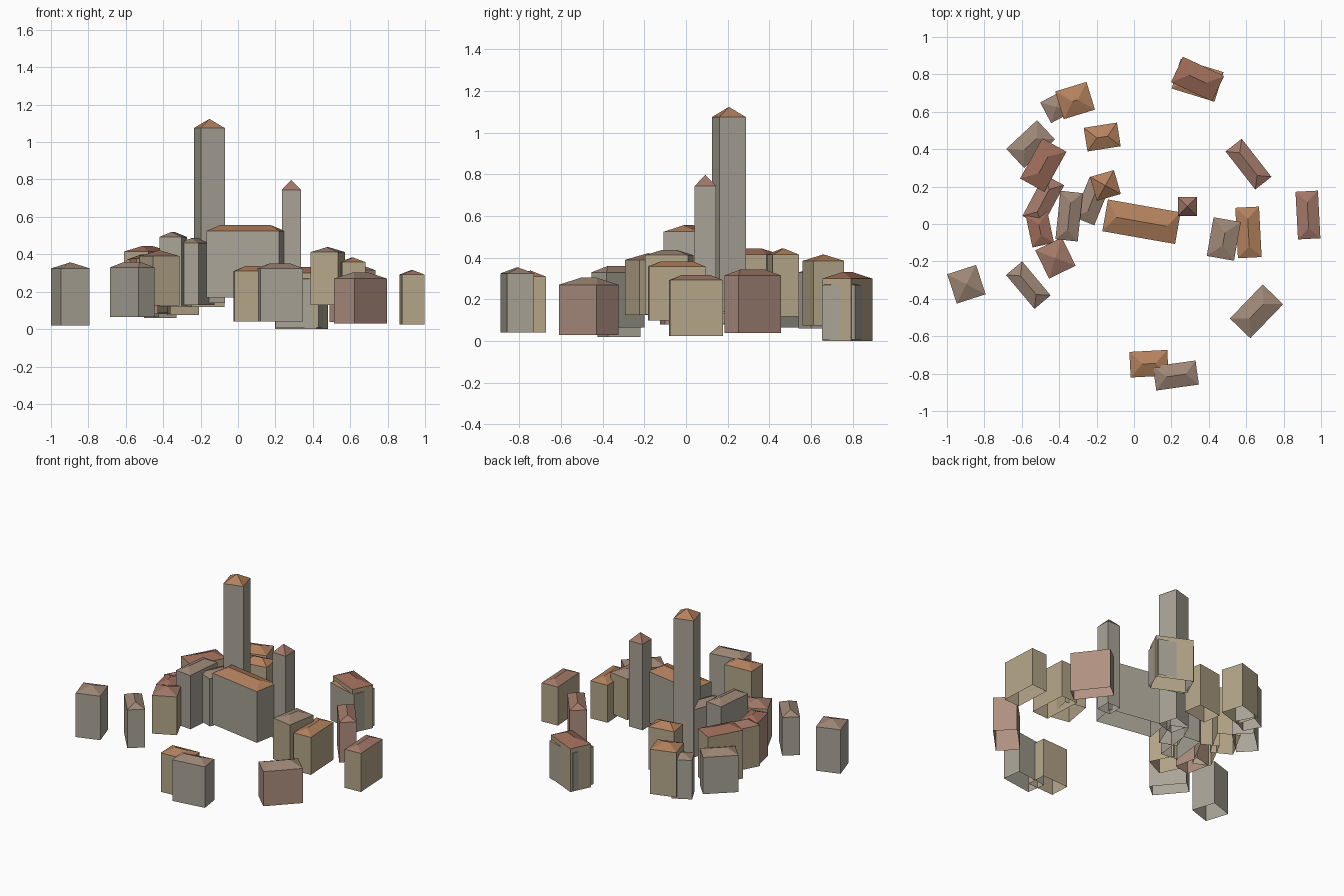
import bpy, bmesh, math
from mathutils import Matrix, Vector


def material(name, rgb):
    m = bpy.data.materials.new(name)
    m.diffuse_color = (*rgb, 1)
    return m


WALLS = {"grey": material("grey_stone", (0.40, 0.37, 0.31)),
         "sand": material("sand_plaster", (0.46, 0.38, 0.25)),
         "pink": material("pink_plaster", (0.43, 0.28, 0.22))}
ROOFS = {"orange": material("orange_tile", (0.45, 0.22, 0.11)),
         "red": material("red_tile", (0.34, 0.15, 0.10)),
         "brown": material("brown_tile", (0.34, 0.24, 0.18)),
         "dull": material("dull_tile", (0.36, 0.19, 0.14))}


def building(name, x, y, length, width, angle, base, eave, top, wall, roof, inset=None):
    """Open-bottomed walls under a hipped roof; ridge runs along the length."""
    bm = bmesh.new()
    l, w = length / 2, width / 2
    ring = [(-l, -w), (l, -w), (l, w), (-l, w)]
    lo = [bm.verts.new((a, b, base)) for a, b in ring]
    hi = [bm.verts.new((a, b, eave)) for a, b in ring]
    for i in range(4):
        j = (i + 1) % 4
        bm.faces.new((lo[i], lo[j], hi[j], hi[i]))
    r = l - (w * 0.95 if inset is None else inset)
    if r > 0.012:   # hipped roof with a ridge
        a = bm.verts.new((-r, 0, top))
        b = bm.verts.new((r, 0, top))
        tiles = [(hi[0], hi[1], b, a), (hi[1], hi[2], b),
                 (hi[2], hi[3], a, b), (hi[3], hi[0], a)]
    else:           # pyramid roof
        a = bm.verts.new((0, 0, top))
        tiles = [(hi[i], hi[(i + 1) % 4], a) for i in range(4)]
    for t in tiles:
        bm.faces.new(t).material_index = 1
    bm.transform(Matrix.Translation(Vector((x, y, 0))) @
                 Matrix.Rotation(math.radians(angle), 4, 'Z'))
    me = bpy.data.meshes.new(name)
    bm.to_mesh(me)
    bm.free()
    me.materials.append(WALLS[wall])
    me.materials.append(ROOFS[roof])
    bpy.context.collection.objects.link(bpy.data.objects.new(name, me))


# Great hall and the two towers on the hilltop
building("great_hall", 0.04, 0.012, 0.395, 0.172, -10, 0.17, 0.525, 0.556, "grey", "orange", 0.06)
building("tall_tower", -0.153, 0.206, 0.133, 0.133, 16, 0.14, 1.075, 1.124, "grey", "orange")
building("small_tower", 0.285, 0.093, 0.102, 0.102, 0, 0.15, 0.745, 0.798, "grey", "dull")

# Houses: x, y, length, width, angle, base, eave, top, wall, roof
EAST = [
    (0.34, 0.775, 0.243, 0.15, -25, 0.0, 0.30, 0.332, "sand", "red"),
    (0.34, 0.768, 0.24, 0.165, -17, 0.008, 0.268, 0.298, "grey", "orange"),
    (0.612, 0.32, 0.258, 0.11, -52, 0.038, 0.315, 0.343, "pink", "dull"),
    (0.93, 0.048, 0.255, 0.12, 93, 0.025, 0.292, 0.316, "sand", "dull"),
    (0.612, -0.045, 0.27, 0.127, 93, 0.098, 0.358, 0.383, "sand", "orange"),
    (0.48, -0.08, 0.21, 0.148, 80, 0.128, 0.412, 0.438, "sand", "brown"),
    (0.655, -0.467, 0.253, 0.152, 46, 0.03, 0.27, 0.304, "pink", "brown"),
    (0.08, -0.747, 0.203, 0.137, 3, 0.04, 0.31, 0.338, "sand", "orange"),
    (0.224, -0.81, 0.23, 0.13, 8, 0.04, 0.325, 0.352, "grey", "brown"),
]
WEST = [
    (-0.896, -0.322, 0.162, 0.165, 18, 0.02, 0.325, 0.357, "grey", "brown"),
    (-0.565, -0.327, 0.237, 0.113, -50, 0.065, 0.33, 0.36, "grey", "brown"),
    (-0.42, -0.182, 0.158, 0.168, 26, 0.125, 0.39, 0.422, "sand", "dull"),
    (-0.503, -0.03, 0.17, 0.118, 102, 0.08, 0.378, 0.40, "pink", "red"),
    (-0.485, 0.125, 0.25, 0.12, 62, 0.085, 0.37, 0.40, "sand", "dull"),
    (-0.485, 0.315, 0.245, 0.148, 61, 0.08, 0.415, 0.445, "sand", "red"),
    (-0.553, 0.427, 0.225, 0.14, 43, 0.065, 0.32, 0.35, "grey", "brown"),
    (-0.315, 0.66, 0.175, 0.155, 17, 0.075, 0.385, 0.415, "sand", "orange"),
    (-0.415, 0.625, 0.13, 0.125, 28, 0.06, 0.33, 0.355, "grey", "brown"),
    (-0.17, 0.465, 0.18, 0.128, 9, 0.117, 0.415, 0.445, "sand", "orange"),
    (-0.225, 0.122, 0.23, 0.12, 68, 0.13, 0.46, 0.487, "grey", "brown"),
    (-0.347, 0.042, 0.26, 0.12, 84, 0.12, 0.493, 0.52, "grey", "brown"),
]
for side, houses in (("east", EAST), ("west", WEST)):
    for n, h in enumerate(houses, 1):
        building(f"{side}_house_{n}", *h)
